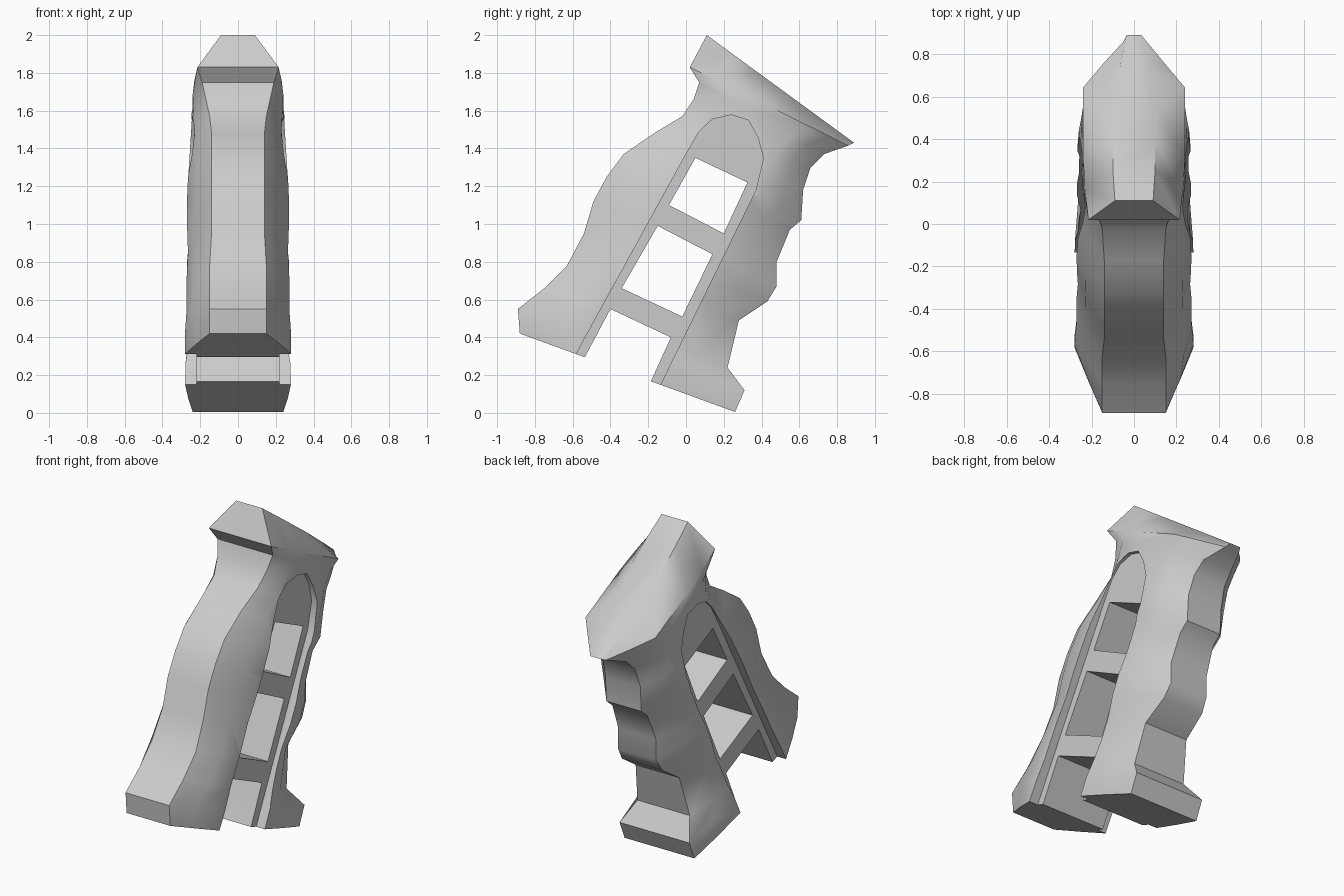
import bpy, bmesh, math

if "Cube" in bpy.data.objects:
    bpy.data.objects.remove(bpy.data.objects["Cube"])

# Rows, bottom to top: front y, z, back y, z, half widths at front, middle, back
ROWS = [
    (-.88, .42, .26, .005, .15, .28, .24),
    (-.89, .55, .31, .12, .15, .28, .24),
    (-.75, .66, .22, .24, .15, .272, .18),
    (-.63, .78, .28, .49, .15, .272, .15),
    (-.54, .95, .43, .59, .14, .272, .14),
    (-.49, 1.12, .48, .67, .14, .272, .13),
    (-.42, 1.25, .48, .80, .14, .27, .13),
    (-.33, 1.37, .55, .97, .14, .268, .12),
    (-.17, 1.48, .61, 1.02, .14, .265, .12),
    (-.02, 1.57, .62, 1.18, .15, .26, .12),
    (.04, 1.66, .66, 1.30, .17, .25, .11),
    (.07, 1.75, .73, 1.37, .19, .24, .10),
    (.02, 1.83, .86, 1.415, .215, .24, .05),
    (.11, 2.0, .89, 1.43, .09, .10, .035),
]


def mesh_object(name, bm):
    bmesh.ops.recalc_face_normals(bm, faces=bm.faces)
    me = bpy.data.meshes.new(name)
    bm.to_mesh(me)
    bm.free()
    ob = bpy.data.objects.new(name, me)
    bpy.context.collection.objects.link(ob)
    return ob


def prism(name, outline, x0, x1):
    """Extrude a y-z outline from x0 to x1."""
    bm = bmesh.new()
    f = bm.faces.new([bm.verts.new((x0, y, z)) for y, z in outline])
    ext = bmesh.ops.extrude_face_region(bm, geom=[f])["geom"]
    bmesh.ops.translate(bm, vec=(x1 - x0, 0, 0),
                        verts=[v for v in ext if isinstance(v, bmesh.types.BMVert)])
    return mesh_object(name, bm)


def cut(ob, cutter):
    bpy.context.view_layer.objects.active = ob
    m = ob.modifiers.new("cut", 'BOOLEAN')
    m.operation, m.solver, m.object = 'DIFFERENCE', 'EXACT', cutter
    bpy.ops.object.modifier_apply(modifier=m.name)
    cutter.hide_render = True
    bpy.data.objects.remove(cutter)


# Grip body lofted through the rows
bm = bmesh.new()
rings = []
for i, (fy, fz, by, bz, wf, w, wb) in enumerate(ROWS):
    k = i / (len(ROWS) - 1)
    ta, tb = .26 + .1 * k, .65 + .1 * k
    if i == 13:
        ta, tb = .35, .55
    bulge = .025 if 2 <= i <= 11 else .004
    half = [(0, wf), (ta / 2, (wf + w) / 2 + bulge), (ta, w), (tb, w),
            ((1 + tb) / 2, (wb + w) / 2 + bulge), (1, wb)]
    loop = half + [(t, -x) for t, x in reversed(half)]
    rings.append([bm.verts.new((x, fy + (by - fy) * t, fz + (bz - fz) * t)) for t, x in loop])
n = len(rings[0])
for a, b in zip(rings, rings[1:]):
    for j in range(n):
        bm.faces.new((a[j], a[(j + 1) % n], b[(j + 1) % n], b[j]))
bm.faces.new(rings[0])
bm.faces.new(rings[-1])
bmesh.ops.recalc_face_normals(bm, faces=bm.faces)
grip = mesh_object("grip_body", bm)

# Arched recess on both sides, leaving the central ladder plate
arch = [(-.58, .315), (0, 1.37), (.07, 1.49), (.14, 1.555), (.24, 1.578), (.33, 1.55),
        (.38, 1.46), (.41, 1.35), (.37, 1.18), (-.135, .15), (-.234, -.05), (-.78, -.05)]
for s in (-1, 1):
    cut(grip, prism("recess_cutter", arch, s * .22, s * .5))

# Two windows and the open slot through the plate
windows = [
    [(.05, 1.35), (.325, 1.22), (.20, .95), (-.09, 1.10)],
    [(-.15, .99), (.14, .84), (-.02, .51), (-.34, .66)],
    [(-.40, .55), (-.08, .40), (-.18, .18), (-.29, -.04), (-.71, -.04), (-.53, .305)],
]
for w in windows:
    cut(grip, prism("window_cutter", w, -.5, .5))

# Smooth shading with crisp rims
bpy.ops.object.select_all(action='DESELECT')
grip.select_set(True)
bpy.context.view_layer.objects.active = grip
bpy.ops.object.shade_smooth_by_angle(angle=math.radians(42))
